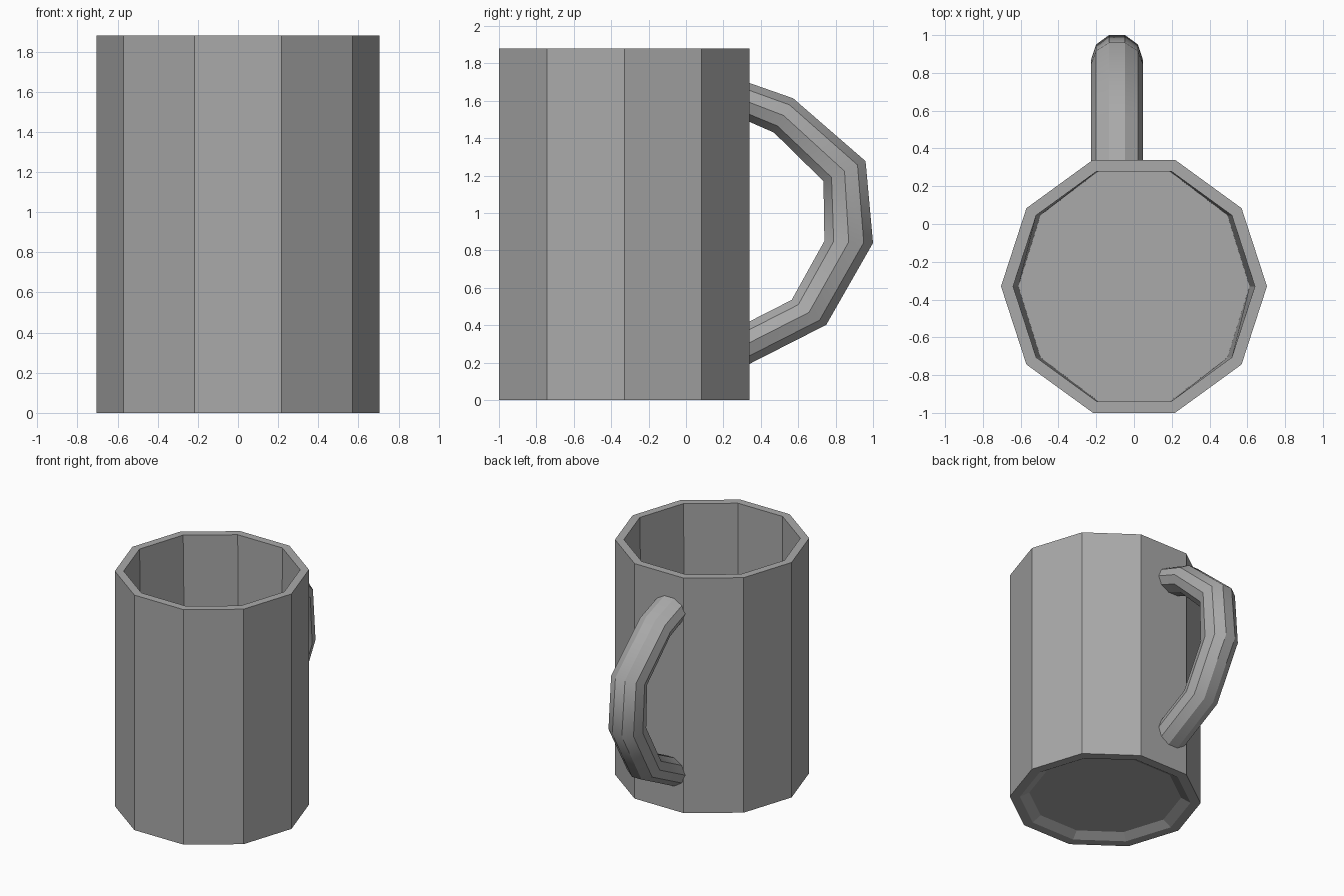
import bpy
import bmesh
from math import cos, sin, tau

cube = bpy.data.objects.get("Cube")
if cube:
    bpy.data.objects.remove(cube, do_unlink=True)

SIDES = 10
CENTRE_Y = -0.33

grey = bpy.data.materials.new("grey_ceramic")
grey.use_nodes = True
grey.diffuse_color = (0.4, 0.4, 0.4, 1)
grey.node_tree.nodes["Principled BSDF"].inputs["Base Color"].default_value = (0.4, 0.4, 0.4, 1)


def loft(name, rings, smooth_bends=False):
    """Bridge equal rings of points into a capped solid."""
    bm = bmesh.new()
    loops = [[bm.verts.new(p) for p in ring] for ring in rings]
    for a, b in zip(loops, loops[1:]):
        for i in range(SIDES):
            j = (i + 1) % SIDES
            face = bm.faces.new((a[i], a[j], b[j], b[i]))
            face.smooth = smooth_bends
            # Keep the lengthwise edges crisp
            bm.edges.get((a[i], b[i])).smooth = False if smooth_bends else True
            bm.edges.get((a[j], b[j])).smooth = not smooth_bends
    bm.faces.new(loops[0])
    bm.faces.new(loops[-1])
    bmesh.ops.recalc_face_normals(bm, faces=bm.faces)
    mesh = bpy.data.meshes.new(name)
    bm.to_mesh(mesh)
    bm.free()
    mesh.materials.append(grey)
    obj = bpy.data.objects.new(name, mesh)
    bpy.context.collection.objects.link(obj)


def body_ring(rx, ry, z):
    return [(rx * cos(tau * i / SIDES), CENTRE_Y + ry * sin(tau * i / SIDES), z)
            for i in range(SIDES)]


# Mug body: recessed underside, foot, outer wall, rim, inner wall, floor
profile = [(0.56, 0.56, 0.04), (0.63, 0.63, 0), (0.704, 0.704, 0),
           (0.704, 0.704, 1.88), (0.64, 0.64, 1.88), (0.612, 0.64, 0.11)]
loft("mug_body", [body_ring(*p) for p in profile])

# Handle: outer and inner (y, z) points at each bend, ends sunk in the wall
outer = [(0.31, 1.705), (0.573, 1.613), (0.96, 1.277), (1.0, 0.84), (0.75, 0.402), (0.31, 0.178)]
inner = [(0.31, 1.50), (0.47, 1.43), (0.735, 1.17), (0.74, 0.85), (0.565, 0.535), (0.31, 0.405)]
HANDLE_X, HALF_WIDTH = -0.09, 0.137
reach = sin(tau * 0.2)
rings = []
for (oy, oz), (iy, iz) in zip(outer, inner):
    ring = []
    for i in range(SIDES):
        a = tau * i / SIDES
        t = 0.5 + 0.5 * sin(a) / reach
        ring.append((HANDLE_X + HALF_WIDTH * cos(a), iy + (oy - iy) * t, iz + (oz - iz) * t))
    rings.append(ring)
loft("handle", rings, smooth_bends=True)
